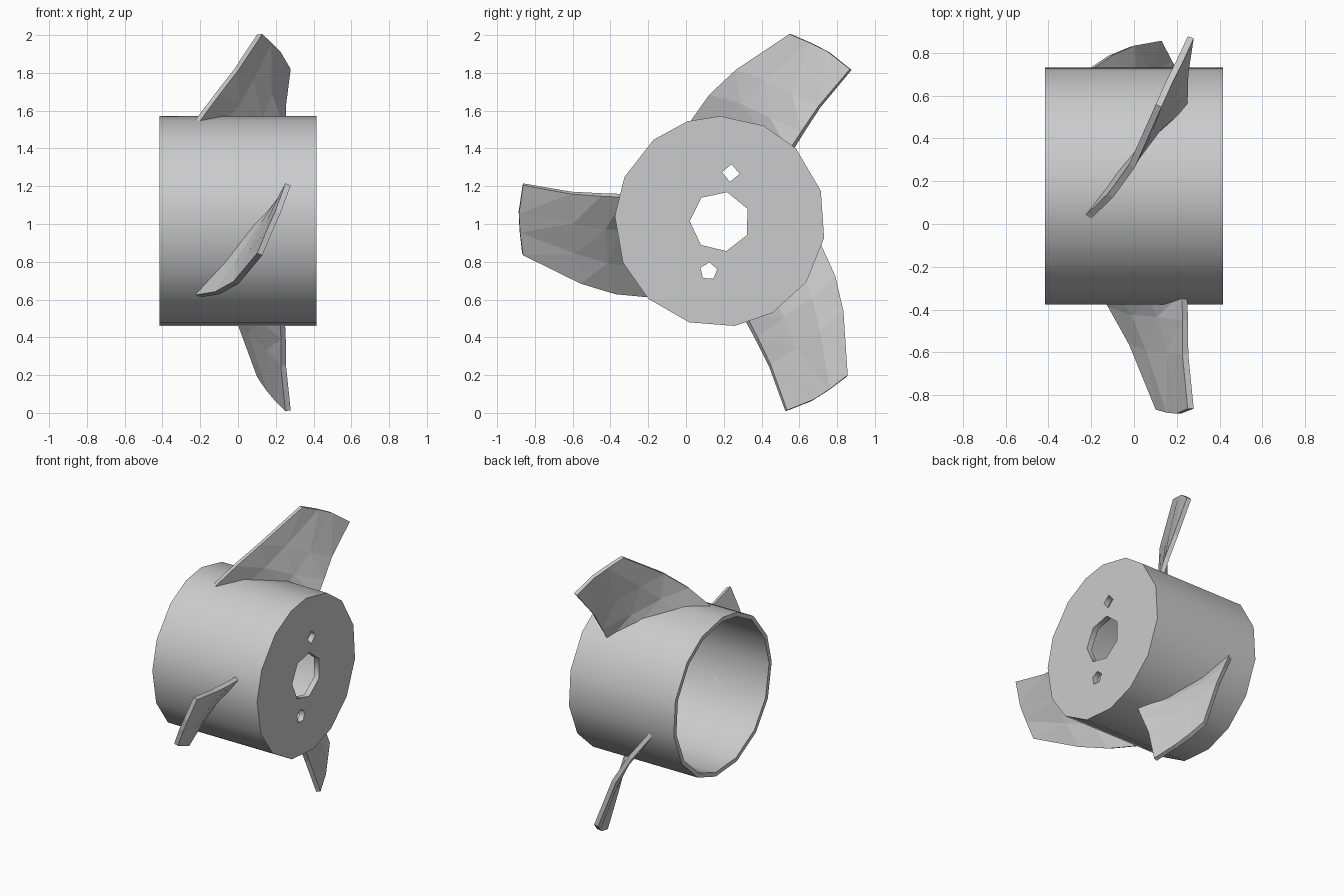
import bpy, bmesh, math
from mathutils import Matrix, Vector

if "Cube" in bpy.data.objects:
    bpy.data.objects.remove(bpy.data.objects["Cube"])

CY, CZ = 0.18, 1.013          # hub axis position (axis runs along x)
R, WALL, HALF = 0.558, 0.03, 0.415
# corner angles of the faceted hub outline, seen from the right
HUB_ANGLES = [90, 65.5, 44, 17, -9, -35, -60, -82, -107, -133, -157, 177, 155, 129, 108]


def ring(radius, angles, u=0.0, v=0.0):
    return [(u + radius * math.cos(math.radians(a)),
             v + radius * math.sin(math.radians(a))) for a in angles]


def regular(n, start):
    return [start + 360 * i / n for i in range(n)]


def plate(name, loops, x0, x1):
    """Extrude filled outlines (later loops are holes) along x from x0 to x1."""
    cu = bpy.data.curves.new(name, 'CURVE')
    cu.dimensions = '2D'
    cu.fill_mode = 'BOTH'
    cu.extrude = (x1 - x0) / 2
    for pts in loops:
        sp = cu.splines.new('POLY')
        sp.points.add(len(pts) - 1)
        for p, (u, v) in zip(sp.points, pts):
            p.co = (u, v, 0, 1)
        sp.use_cyclic_u = True
    ob = bpy.data.objects.new(name, cu)
    bpy.context.collection.objects.link(ob)
    ob.location = ((x0 + x1) / 2, CY, CZ)
    ob.rotation_euler = (math.pi / 2, 0, math.pi / 2)
    bpy.ops.object.select_all(action='DESELECT')
    ob.select_set(True)
    bpy.context.view_layer.objects.active = ob
    bpy.ops.object.convert(target='MESH')
    bpy.context.object.name = name


# Hub: open tube plus a drilled end plate on the right
outer, inner = ring(R, HUB_ANGLES), ring(R - WALL, HUB_ANGLES)
plate("hub_wall", [outer, inner], -HALF, HALF)
plate("hub_end_plate", [inner,
                        ring(0.16, regular(7, 25)),
                        ring(0.047, regular(4, 85), 0.057, 0.257),
                        ring(0.047, regular(5, 85), -0.06, -0.263)],
      HALF - 0.04, HALF)

# Blade: rows from root to tip, each running from leading to trailing edge
ROWS = [
    [(-0.235, -0.175, 0.615), (-0.08, -0.295, 0.78), (0.085, -0.35, 0.98), (0.235, -0.325, 1.15)],
    [(-0.11, -0.38, 0.635), (0.00, -0.42, 0.80), (0.12, -0.43, 0.98), (0.24, -0.45, 1.155)],
    [(-0.01, -0.56, 0.69), (0.07, -0.59, 0.85), (0.165, -0.60, 1.01), (0.24, -0.61, 1.165)],
    [(0.115, -0.865, 0.84), (0.165, -0.88, 0.96), (0.21, -0.885, 1.06), (0.265, -0.863, 1.21)],
]
pivot = Vector((0, CY, CZ))
for k, label in enumerate(("front", "upper", "lower")):
    turn = (Matrix.Translation(pivot) @ Matrix.Rotation(-k * math.tau / 3, 4, 'X')
            @ Matrix.Translation(-pivot))
    bm = bmesh.new()
    grid = [[bm.verts.new(turn @ Vector(p)) for p in row] for row in ROWS]
    for a, b in zip(grid, grid[1:]):
        for i in range(3):
            bm.faces.new((a[i], a[i + 1], b[i + 1], b[i]))
    bmesh.ops.triangulate(bm, faces=bm.faces[:])
    me = bpy.data.meshes.new("blade_" + label)
    bm.to_mesh(me)
    bm.free()
    ob = bpy.data.objects.new("blade_" + label, me)
    bpy.context.collection.objects.link(ob)
    mod = ob.modifiers.new("thickness", 'SOLIDIFY')
    mod.thickness = 0.03
    mod.offset = 0
